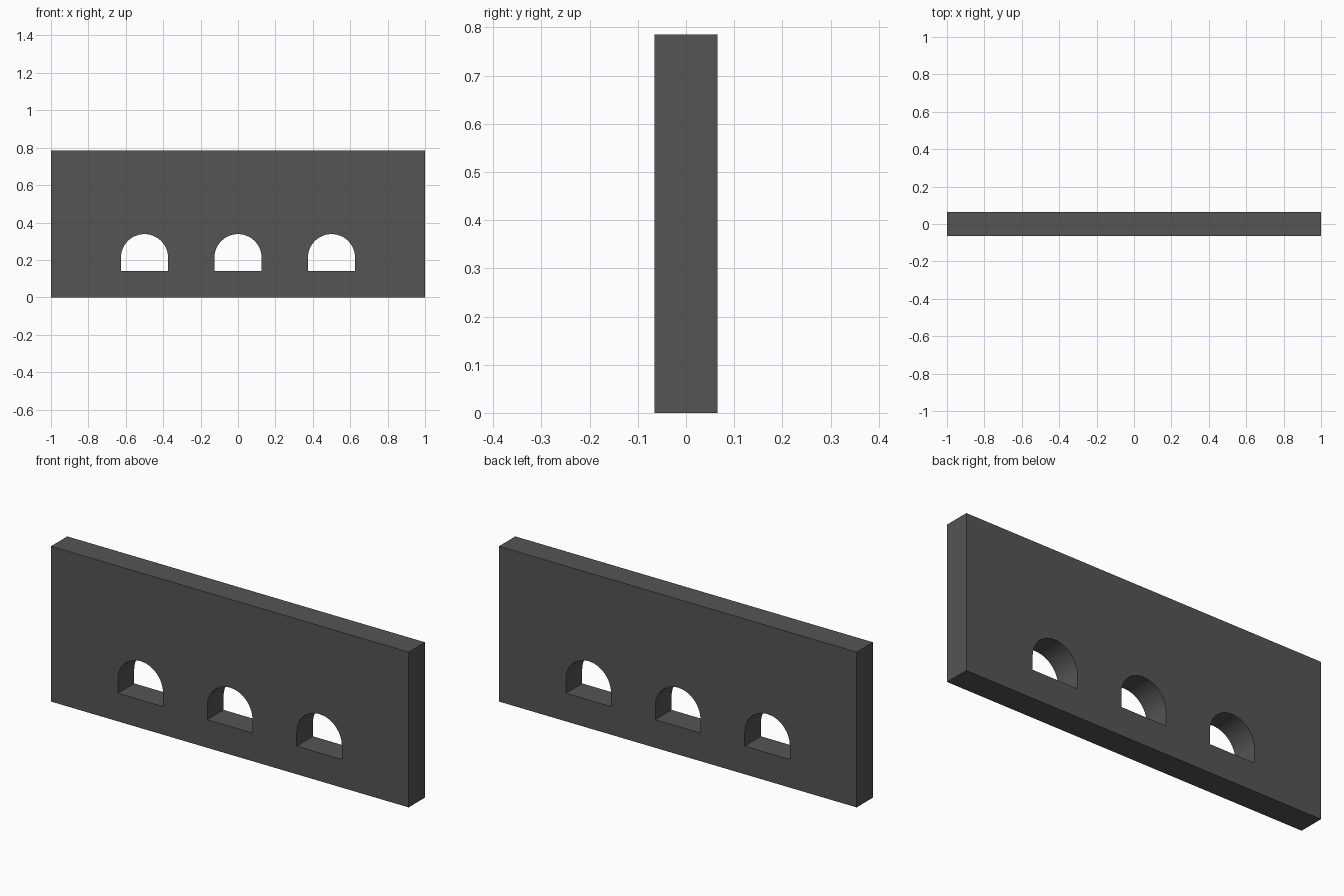
import bpy, bmesh, math

if "Cube" in bpy.data.objects:
    bpy.data.objects.remove(bpy.data.objects["Cube"])

HALF_T, HEIGHT = 0.065, 0.785
R, SILL, SPRING = 0.126, 0.142, 0.212

mat = bpy.data.materials.new("dark grey")
mat.diffuse_color = (0.09, 0.09, 0.09, 1)
mat.use_nodes = True
mat.node_tree.nodes["Principled BSDF"].inputs["Base Color"].default_value = mat.diffuse_color


def make_object(name, bm):
    bmesh.ops.recalc_face_normals(bm, faces=bm.faces[:])
    me = bpy.data.meshes.new(name)
    bm.to_mesh(me)
    bm.free()
    me.materials.append(mat)
    ob = bpy.data.objects.new(name, me)
    bpy.context.collection.objects.link(ob)
    return ob


def extrude_profile(bm, points, half):
    face = bm.faces.new([bm.verts.new((x, -half, z)) for x, z in points])
    ext = bmesh.ops.extrude_face_region(bm, geom=[face])["geom"]
    verts = [g for g in ext if isinstance(g, bmesh.types.BMVert)]
    bmesh.ops.translate(bm, verts=verts, vec=(0, 2 * half, 0))


# Wall slab
bm = bmesh.new()
extrude_profile(bm, [(-1, 0), (1, 0), (1, HEIGHT), (-1, HEIGHT)], HALF_T)
wall = make_object("wall", bm)

# Three arched openings
bm = bmesh.new()
for cx in (-0.5, 0, 0.5):
    arc = [(cx + R * math.cos(math.pi * i / 24), SPRING + R * math.sin(math.pi * i / 24))
           for i in range(25)]
    extrude_profile(bm, [(cx - R, SILL), (cx + R, SILL)] + arc, 0.2)
cutter = make_object("arch_cutter", bm)

mod = wall.modifiers.new("arches", 'BOOLEAN')
mod.operation = 'DIFFERENCE'
mod.solver = 'EXACT'
mod.object = cutter

bpy.context.view_layer.objects.active = wall
wall.select_set(True)
bpy.ops.object.modifier_apply(modifier=mod.name)
bpy.data.objects.remove(cutter)
bpy.ops.object.shade_smooth_by_angle(angle=math.radians(30))
